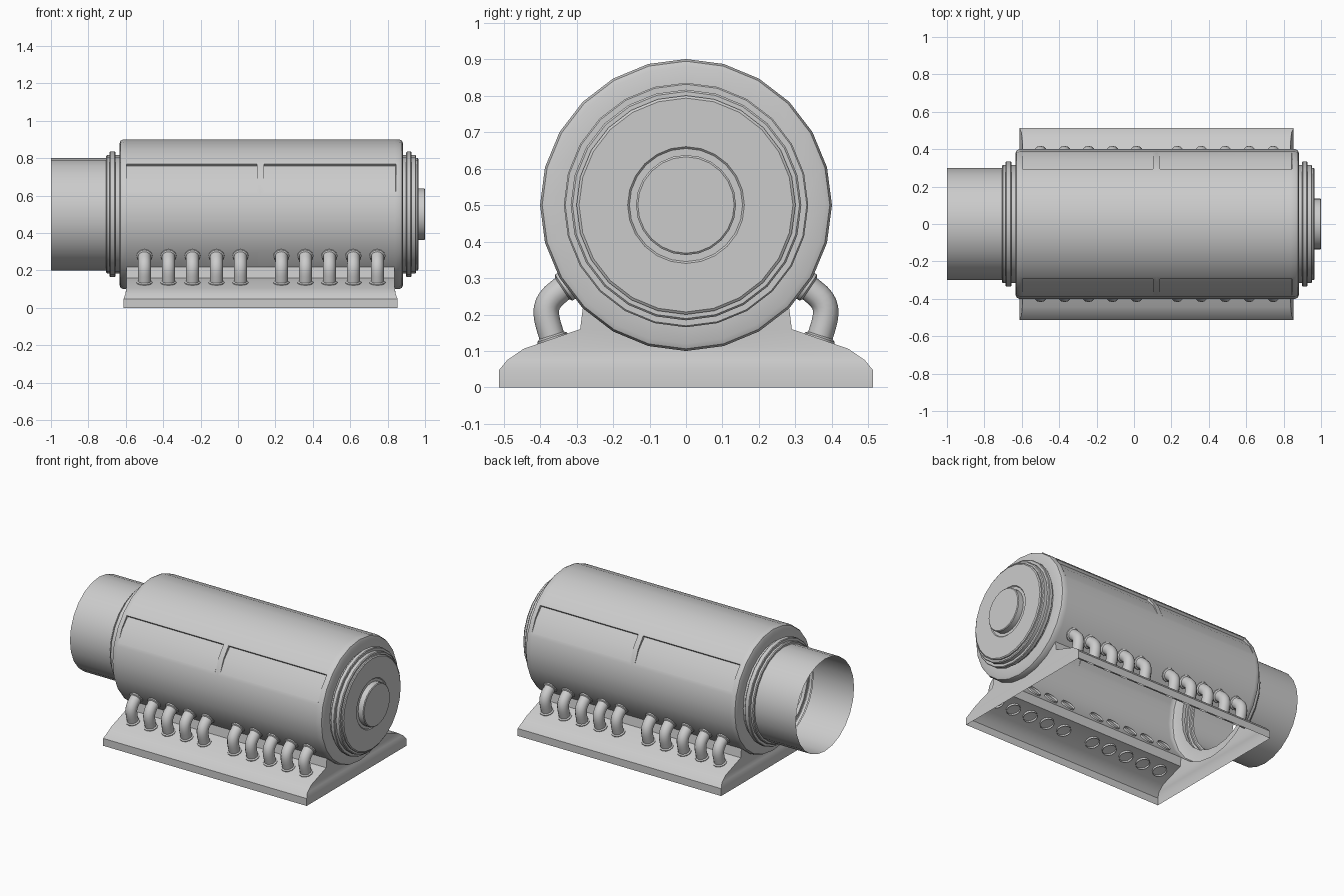
import bpy, bmesh, math
from mathutils import Vector

if "Cube" in bpy.data.objects:
    bpy.data.objects.remove(bpy.data.objects["Cube"])

N = 24          # sides of the drum
CX = 0.1205     # centre of the base along x


def finish(bm, name, angle=30):
    me = bpy.data.meshes.new(name)
    bm.to_mesh(me)
    bm.free()
    ob = bpy.data.objects.new(name, me)
    bpy.context.collection.objects.link(ob)
    bpy.ops.object.select_all(action='DESELECT')
    ob.select_set(True)
    bpy.context.view_layer.objects.active = ob
    bpy.ops.object.shade_smooth_by_angle(angle=math.radians(angle))
    return ob


# Drum: one lathed shell, open at the tube mouth and above the base
profile = [(-1, .3), (-.705, .3), (-.705, .311), (-.70, .316), (-.687, .316), (-.687, .331),
           (-.683, .335), (-.659, .335), (-.655, .331), (-.655, .316), (-.633, .316),
           (-.633, .38), (-.627, .394), (-.613, .4), (-.597, .4), (.12, .4), (.838, .4),
           (.862, .4), (.876, .394), (.882, .38), (.882, .316), (.899, .316), (.899, .331),
           (.903, .335), (.923, .335), (.927, .331), (.927, .316), (.948, .316), (.953, .311),
           (.953, .3), (.961, .3), (.966, .293), (.966, .16), (.961, .155), (.961, .137),
           (.996, .137), (1, .132)]
bm = bmesh.new()
rings = []
for x, r in profile:
    rings.append([bm.verts.new((x, r * math.sin(2 * math.pi * k / N),
                                .5 + r * math.cos(2 * math.pi * k / N))) for k in range(N)])
panels = {}
for i in range(len(rings) - 1):
    a, b = rings[i], rings[i + 1]
    xm = (profile[i][0] + profile[i + 1][0]) / 2
    on_drum = profile[i][1] == .4 and profile[i + 1][1] == .4
    for k in range(N):
        if on_drum and -.597 < xm < .838 and 9 <= k <= 14:
            continue
        j = (k + 1) % N
        f = bm.faces.new((a[k], b[k], b[j], a[j]))
        if on_drum and k in (3, 4, 19, 20):
            panels.setdefault((xm > .12 - 1e-6, k > 12), []).append(f)
bm.faces.new(list(reversed(rings[-1])))
bm.normal_update()

# Sunken side panels, deepest at the top edge and fading out below
for faces in panels.values():
    bmesh.ops.inset_region(bm, faces=faces, thickness=.018, use_even_offset=True, use_boundary=True)
    bmesh.ops.inset_region(bm, faces=faces, thickness=.001, use_even_offset=True, use_boundary=True)
    for v in {v for f in faces for v in f.verts}:
        t = min(1, max(0, (v.co.z - .63) / .138))
        d = Vector((0, v.co.y, v.co.z - .5)).normalized()
        v.co -= d * .016 * t
finish(bm, "drum")

# Base: hollow skirt meeting the drum, with flared ends; (y, z, half length)
levels = [(.512, 0, .7325), (.512, .048, .7325), (.49, .075, .722), (.445, .106, .7175),
          (.29, .16, .7175), (.2828, .2172, .7175)]
bm = bmesh.new()
cols = {}
for sx in (-1, 1):
    for sy in (-1, 1):
        cols[sx, sy] = [bm.verts.new((CX + sx * h, sy * y, z)) for y, z, h in levels]
for sy in (-1, 1):
    a, b = cols[-1, sy], cols[1, sy]
    for i in range(len(levels) - 1):
        bm.faces.new((a[i], b[i], b[i + 1], a[i + 1]))
for sx in (-1, 1):
    a, b = cols[sx, -1], cols[sx, 1]
    for i in range(2):
        bm.faces.new((a[i], b[i], b[i + 1], a[i + 1]))
    arc = [bm.verts.new((CX + sx * .7175, .4 * math.sin(math.radians(t)),
                         .5 - .4 * math.cos(math.radians(t)))) for t in (-30, -15, 0, 15, 30)]
    bm.faces.new(a[2:] + arc + list(reversed(b[2:])))
bmesh.ops.recalc_face_normals(bm, faces=bm.faces)
bmesh.ops.triangulate(bm, faces=[f for f in bm.faces if len(f.verts) > 4])
finish(bm, "base")

# Bent pipes with collars, joining the drum to the base on both sides
p = [Vector(c) for c in ((.33, .277), (.398, .231), (.39, .21), (.365, .132))]


def path(t):
    s = 1 - t
    pos = p[0] * s**3 + p[1] * 3 * s * s * t + p[2] * 3 * s * t * t + p[3] * t**3
    tan = (p[1] - p[0]) * s * s + (p[2] - p[1]) * 2 * s * t + (p[3] - p[2]) * t * t
    return pos, tan.normalized()


def pipes(name, side):
    bm = bmesh.new()
    stations = [(0, -.012, .043), (0, .006, .043), (0, .011, .035)]
    stations += [(t / 10, 0, .035) for t in range(2, 9)]
    stations += [(1, -.011, .035), (1, -.006, .043), (1, .012, .043)]
    for x in [c + i * .1283 for c in (-.5, .232) for i in range(5)]:
        prev = None
        for t, shift, r in stations:
            c, d = path(t)
            c = c + d * shift
            ring = []
            for k in range(12):
                u = 2 * math.pi * k / 12
                q = c + Vector((-d.y, d.x)) * r * math.sin(u)
                ring.append(bm.verts.new((x + r * math.cos(u), side * q.x, q.y)))
            if prev:
                for k in range(12):
                    j = (k + 1) % 12
                    bm.faces.new((prev[k], ring[k], ring[j], prev[j]))
            prev = ring
    bmesh.ops.recalc_face_normals(bm, faces=bm.faces)
    finish(bm, name, 40)


pipes("front_pipes", -1)
pipes("back_pipes", 1)
